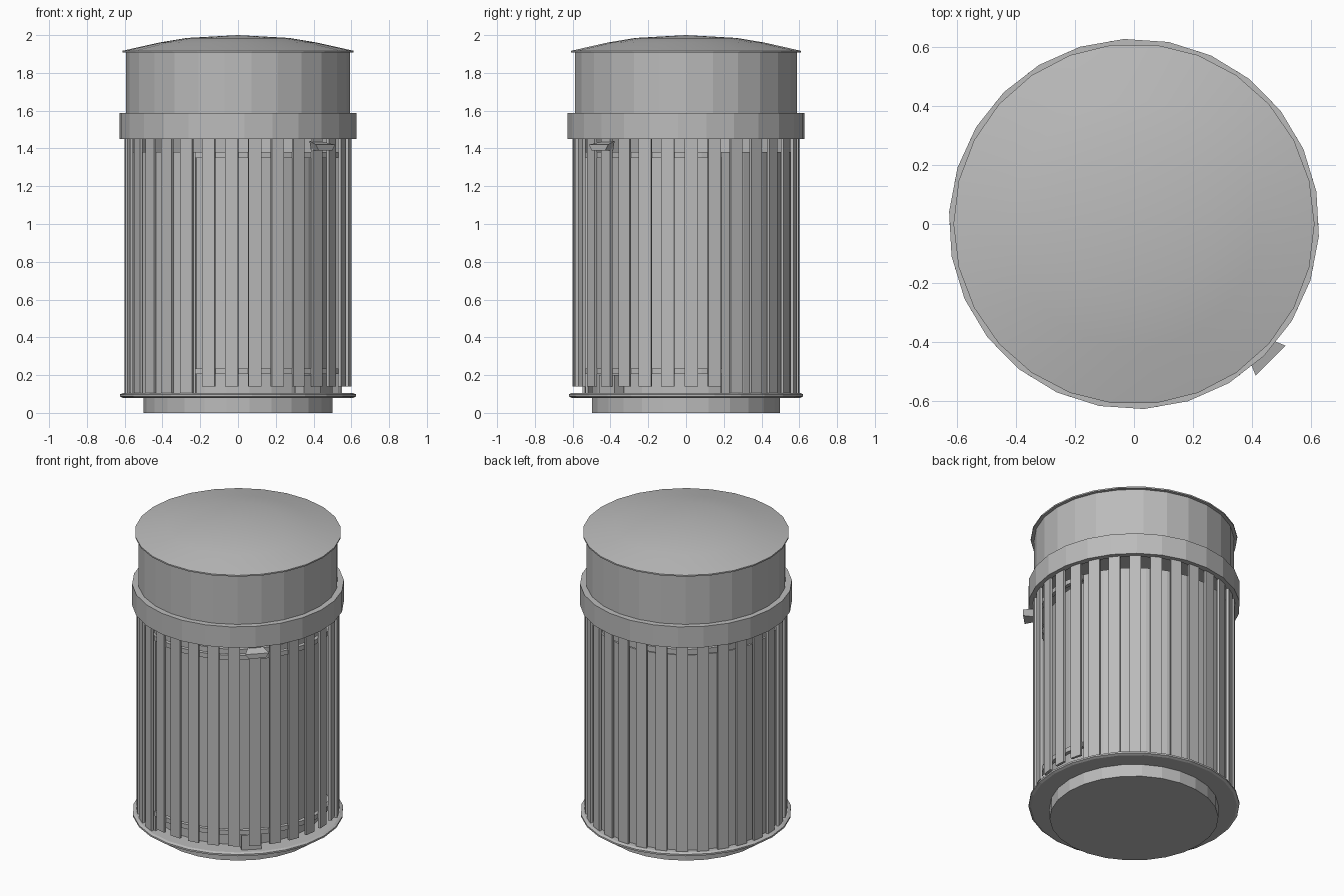
import bpy, bmesh, math
from mathutils import Matrix, Vector

old = bpy.data.objects.get("Cube")
if old:
    bpy.data.objects.remove(old, do_unlink=True)

steel = bpy.data.materials.new("grey_metal")
steel.use_nodes = True
grey = (0.5, 0.5, 0.5, 1)
steel.diffuse_color = grey
steel.node_tree.nodes["Principled BSDF"].inputs["Base Color"].default_value = grey


def finish(name, bm, smooth=False):
    bmesh.ops.remove_doubles(bm, verts=bm.verts, dist=0.0001)
    bmesh.ops.recalc_face_normals(bm, faces=bm.faces)
    mesh = bpy.data.meshes.new(name)
    bm.to_mesh(mesh)
    bm.free()
    mesh.materials.append(steel)
    obj = bpy.data.objects.new(name, mesh)
    bpy.context.collection.objects.link(obj)
    if smooth:
        bpy.ops.object.select_all(action="DESELECT")
        obj.select_set(True)
        bpy.context.view_layer.objects.active = obj
        bpy.ops.object.shade_smooth_by_angle(angle=math.radians(10))
    return obj


def lathe(name, profile, steps=26, start=0.0, sweep=360.0, loop=False, smooth=False):
    """Spin a (radius, height) profile; partial sweeps get end caps."""
    bm = bmesh.new()
    rot = Matrix.Rotation(math.radians(start), 3, "Z")
    verts = [bm.verts.new(rot @ Vector((r, 0, z))) for r, z in profile]
    pairs = list(zip(verts, verts[1:] + verts[:1]))
    edges = [bm.edges.new(p) for p in (pairs if loop else pairs[:-1])]
    geom = verts + edges
    if sweep < 360:
        geom.append(bm.faces.new(verts))
    result = bmesh.ops.spin(bm, geom=geom, axis=(0, 0, 1), cent=(0, 0, 0),
                            steps=steps, angle=math.radians(sweep))
    return finish(name, bm, smooth)


def band(r0, r1, z0, z1):
    return [(r0, z0), (r1, z0), (r1, z1), (r0, z1)]


# Base: foot and rounded plate
lathe("foot", [(0, 0), (0.5, 0), (0.5, 0.085), (0, 0.085)])
lathe("base_plate", [(0, 0.08), (0.61, 0.08), (0.625, 0.087),
                     (0.625, 0.098), (0.61, 0.105), (0, 0.105)])

# Inner bin and the fixed shell around the closed side
lathe("inner_bin", [(0, 0.1), (0.5, 0.1), (0.5, 1.38), (0, 1.38)])
DOOR_START, DOOR_SWEEP = -113, 132
lathe("back_shell", band(0.565, 0.578, 0.1, 1.38), 18,
      DOOR_START + DOOR_SWEEP, 360 - DOOR_SWEEP, True)

# Door hoops
for name, z in (("lower_door_hoop", 0.205), ("upper_door_hoop", 1.35)):
    lathe(name, band(0.56, 0.585, z, z + 0.03), 12, DOOR_START, DOOR_SWEEP, True)

# Vertical slats, longer on the fixed side
SLATS = 30
for i in range(SLATS):
    deg = -93.3 + i * 360 / SLATS
    on_door = (deg - DOOR_START) % 360 < DOOR_SWEEP
    bottom = 0.14 if on_door else 0.105
    top = 1.455
    bm = bmesh.new()
    place = (Matrix.Rotation(math.radians(deg), 4, "Z")
             @ Matrix.Translation((0.591, 0, (bottom + top) / 2))
             @ Matrix.Diagonal((0.016, 0.07, top - bottom, 1)))
    bmesh.ops.create_cube(bm, size=1, matrix=place)
    finish("slat", bm)

# Door pivot block
bm = bmesh.new()
bmesh.ops.create_cube(bm, size=1, matrix=Matrix.Rotation(math.radians(-47), 4, "Z")
                      @ Matrix.Translation((0.54, 0, 0.15))
                      @ Matrix.Diagonal((0.07, 0.12, 0.1, 1)))
finish("door_pivot", bm)

# Wedge-shaped door latch
bm = bmesh.new()
rot = Matrix.Rotation(math.radians(-45), 3, "Z")
corners = [(0.655, -0.072), (0.655, 0.072), (0.57, 0.035), (0.57, -0.035)]
low = [bm.verts.new(rot @ Vector((x, y * 0.7, 1.39))) for x, y in corners]
high = [bm.verts.new(rot @ Vector((x, y, 1.42 if x > 0.6 else 1.44))) for x, y in corners]
bm.faces.new(low)
bm.faces.new(high)
for k in range(4):
    n = (k + 1) % 4
    bm.faces.new((low[k], low[n], high[n], high[k]))
finish("door_latch", bm)

# Upper drum, collar band and domed lid
lathe("upper_drum", [(0, 1.46), (0.592, 1.46), (0.592, 1.915), (0, 1.915)], smooth=True)
lathe("collar", band(0.59, 0.628, 1.45, 1.587), start=10, loop=True)
lathe("lid", [(0, 1.908), (0.612, 1.908), (0.612, 1.917), (0.42, 1.96),
              (0.27, 1.985), (0, 2.0)], smooth=True)
